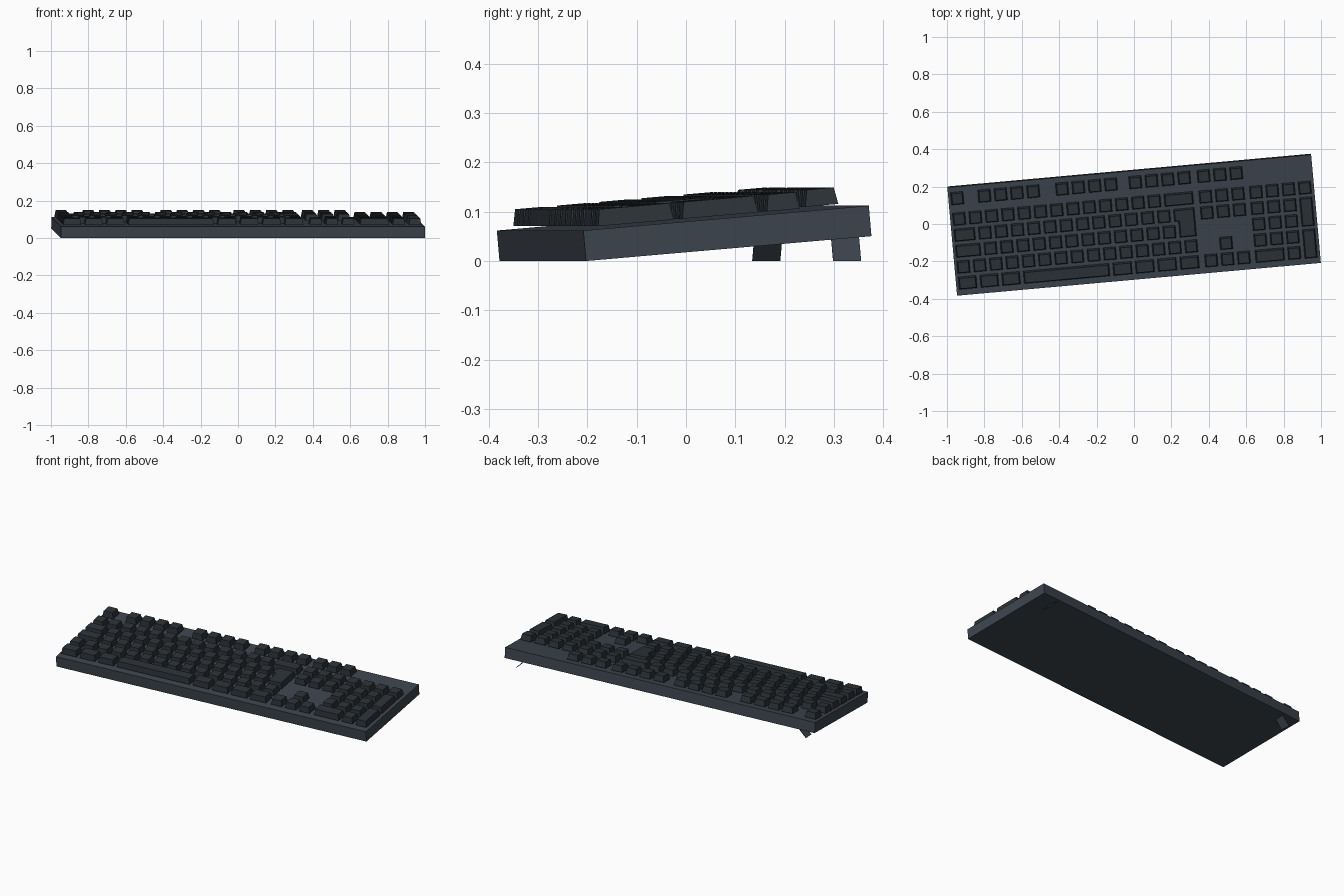
import bpy, bmesh, math
from mathutils import Matrix

if "Cube" in bpy.data.objects:
    bpy.data.objects.remove(bpy.data.objects["Cube"])

W, D, T = 1.953, 0.583, 0.062      # body size
P = 0.0873                         # key pitch
LEFT = -0.972                      # left edge of the key field
GAP = 0.020
ROWS = [0.230, 0.119, 0.033, -0.053, -0.139, -0.225]
TILT, YAW = math.radians(4.95), math.radians(5.15)

yaw = Matrix.Rotation(YAW, 4, 'Z')
tilted = yaw @ Matrix.Translation((0, -D / 2, 0)) @ Matrix.Rotation(TILT, 4, 'X') @ Matrix.Translation((0, D / 2, 0))


def material(name, rgb):
    m = bpy.data.materials.new(name)
    m.diffuse_color = (*rgb, 1)
    m.use_nodes = True
    m.node_tree.nodes["Principled BSDF"].inputs["Base Color"].default_value = m.diffuse_color
    return m


body_mat = material("slate", (0.045, 0.058, 0.075))
key_mat = material("charcoal", (0.025, 0.032, 0.038))


def finish(name, bm, mat, matrix):
    bmesh.ops.recalc_face_normals(bm, faces=bm.faces)
    me = bpy.data.meshes.new(name)
    bm.to_mesh(me)
    bm.free()
    me.materials.append(mat)
    ob = bpy.data.objects.new(name, me)
    ob.matrix_world = matrix
    bpy.context.collection.objects.link(ob)


def loft(bm, low, high):
    """Closed solid between two matching outlines."""
    a = [bm.verts.new(p) for p in low]
    b = [bm.verts.new(p) for p in high]
    bm.faces.new(a)
    bm.faces.new(b)
    n = len(a)
    for i in range(n):
        bm.faces.new((a[i], a[(i + 1) % n], b[(i + 1) % n], b[i]))


def rect(x0, x1, y0, y1, z):
    return [(x0, y0, z), (x1, y0, z), (x1, y1, z), (x0, y1, z)]


# case
bm = bmesh.new()
loft(bm, rect(-W / 2, W / 2, -D / 2, D / 2, 0), rect(-W / 2, W / 2, -D / 2, D / 2, T))
finish("case", bm, body_mat, tilted)

# splayed rear feet
for side, name in ((-1, "left_foot"), (1, "right_foot")):
    bm = bmesh.new()
    y0, y1 = 0.217, 0.274
    loft(bm, rect(side * 0.913 - 0.002, side * 0.913 + 0.002, y0, y1, 0),
         rect(side * 0.865 - 0.002, side * 0.865 + 0.002, y0, y1, 0.049))
    finish(name, bm, body_mat, yaw)

Z0, Z1, TAPER = T + 0.006, T + 0.040, 0.006


def key(bm, cx, cy, w=1, h=1):
    """Tapered keycap, w and h in key units."""
    a, b = (w * P - GAP) / 2, (h * P - GAP) / 2
    t = TAPER
    loft(bm, rect(cx - a, cx + a, cy - b, cy + b, Z0),
         rect(cx - a + t, cx + a - t, cy - b + t, cy + b - t, Z1))


def run(bm, row, widths, start=0.0):
    """Row of keys side by side from a start offset in key units."""
    x = LEFT + start * P
    for w in widths:
        key(bm, x + w * P / 2, ROWS[row], w)
        x += w * P


def line(bm, row, first, n):
    for i in range(n):
        key(bm, first + i * P, ROWS[row])


# function row
bm = bmesh.new()
for first, n in ((-0.929, 1), (-0.783, 4), (-0.366, 4), (0.027, 4), (0.394, 3)):
    line(bm, 0, first, n)
finish("function_keys", bm, key_mat, tilted)

# main block
bm = bmesh.new()
run(bm, 1, [1] * 13 + [2])
run(bm, 2, [1.5] + [1] * 12)
run(bm, 3, [1.75] + [1] * 12)
run(bm, 4, [1] * 15)
run(bm, 5, [4 / 3] * 3 + [5.5] + [1.375] * 4)
finish("main_keys", bm, key_mat, tilted)

# stepped enter key
bm = bmesh.new()


def enter_outline(t, z):
    g = GAP / 2 + t
    x0, x1, xr = LEFT + 13.5 * P + g, LEFT + 13.75 * P + g, LEFT + 15 * P - g
    top, mid, bot = ROWS[2] + P / 2 - g, ROWS[2] - P / 2 + g, ROWS[3] - P / 2 + g
    return [(x0, top, z), (x0, mid, z), (x1, mid, z), (x1, bot, z), (xr, bot, z), (xr, top, z)]


loft(bm, enter_outline(0, Z0), enter_outline(TAPER, Z1))
finish("enter_key", bm, key_mat, tilted)

# navigation and arrow keys
bm = bmesh.new()
line(bm, 1, 0.394, 3)
line(bm, 2, 0.394, 3)
line(bm, 4, 0.394 + P, 1)
line(bm, 5, 0.394, 3)
finish("navigation_keys", bm, key_mat, tilted)

# number pad
bm = bmesh.new()
N = 0.665
line(bm, 1, N, 4)
for r in (2, 3, 4):
    line(bm, r, N, 3)
key(bm, N + P / 2, ROWS[5], 2)
line(bm, 5, N + 2 * P, 1)
key(bm, N + 3 * P, (ROWS[2] + ROWS[3]) / 2, 1, 2)
key(bm, N + 3 * P, (ROWS[4] + ROWS[5]) / 2, 1, 2)
finish("number_pad_keys", bm, key_mat, tilted)
